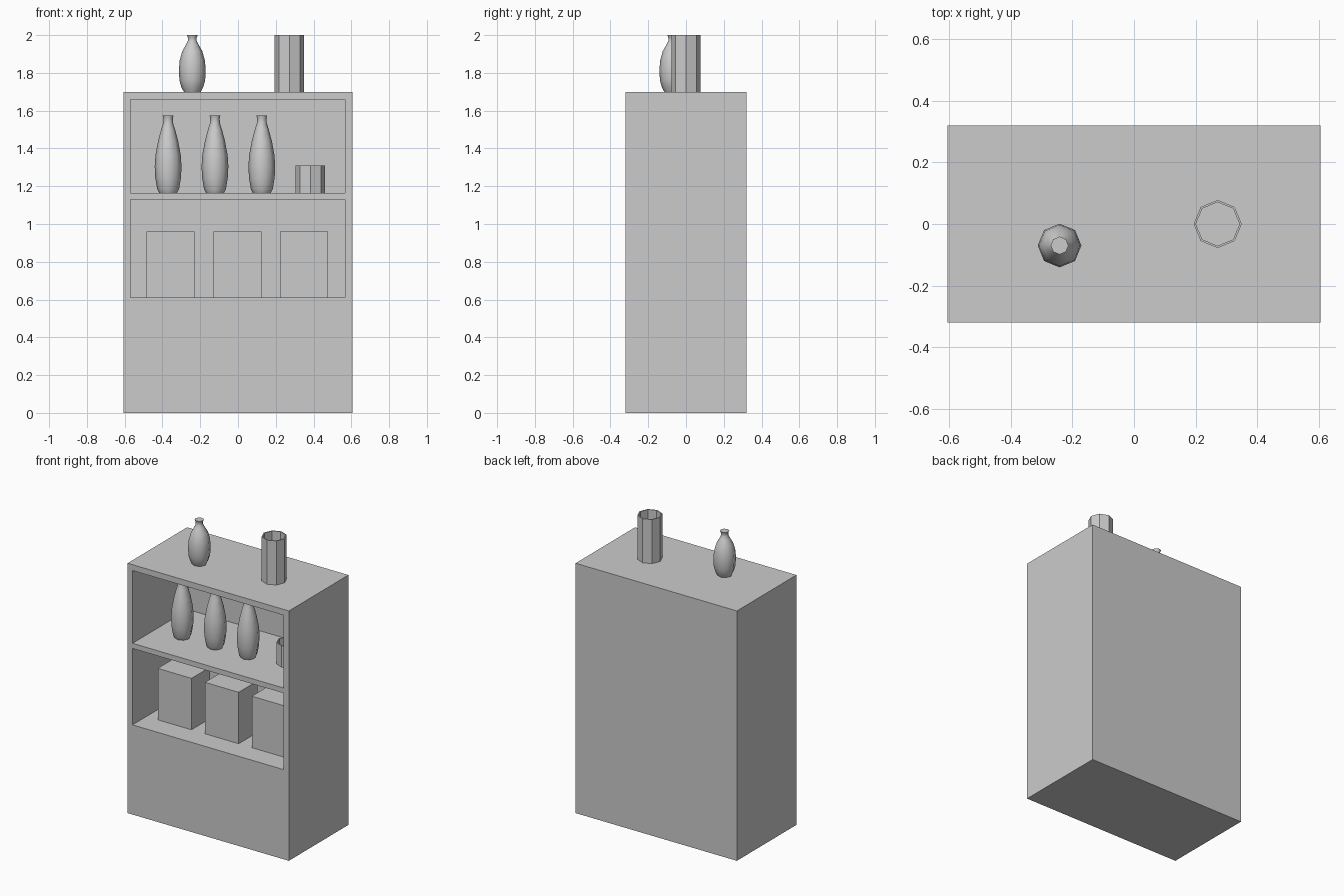
import bpy
import bmesh
import math

if "Cube" in bpy.data.objects:
    bpy.data.objects.remove(bpy.data.objects["Cube"])


def new_object(name, bm):
    bmesh.ops.recalc_face_normals(bm, faces=bm.faces)
    mesh = bpy.data.meshes.new(name)
    bm.to_mesh(mesh)
    bm.free()
    obj = bpy.data.objects.new(name, mesh)
    bpy.context.collection.objects.link(obj)
    return obj


def box(name, x0, x1, y0, y1, z0, z1):
    bm = bmesh.new()
    bmesh.ops.create_cube(bm, size=1)
    for v in bm.verts:
        v.co.x = x0 if v.co.x < 0 else x1
        v.co.y = y0 if v.co.y < 0 else y1
        v.co.z = z0 if v.co.z < 0 else z1
    return new_object(name, bm)


def lathe(name, profile, location, smooth=False, sides=8):
    """Revolve (radius, height) points and cap both ends."""
    bm = bmesh.new()
    rings = []
    for r, z in profile:
        rings.append([bm.verts.new((r * math.cos(2 * math.pi * i / sides),
                                    r * math.sin(2 * math.pi * i / sides), z))
                      for i in range(sides)])
    for a, b in zip(rings, rings[1:]):
        for i in range(sides):
            j = (i + 1) % sides
            bm.faces.new((a[i], a[j], b[j], b[i]))
    bm.faces.new(rings[0][::-1])
    bm.faces.new(rings[-1])
    obj = new_object(name, bm)
    obj.location = location
    if smooth:
        bpy.ops.object.select_all(action='DESELECT')
        obj.select_set(True)
        bpy.context.view_layer.objects.active = obj
        bpy.ops.object.shade_smooth_by_angle(angle=math.radians(50))
    return obj


# Cabinet body with two open compartments cut into the front
cabinet = box("cabinet", -0.607, 0.607, -0.32, 0.32, 0, 1.70)
for label, z0, z1 in (("upper", 1.165, 1.66), ("lower", 0.61, 1.13)):
    cutter = box(label + "_cutter", -0.57, 0.567, -0.5, 0.28, z0, z1)
    cutter.hide_render = True
    mod = cabinet.modifiers.new(label + "_opening", 'BOOLEAN')
    mod.operation = 'DIFFERENCE'
    mod.solver = 'EXACT'
    mod.object = cutter
    bpy.context.view_layer.objects.active = cabinet
    bpy.ops.object.modifier_apply(modifier=mod.name)
    bpy.data.objects.remove(cutter)

# Storage boxes on the lower shelf
for i, x in enumerate((-0.358, -0.003, 0.350)):
    box(f"storage_box_{i + 1}", x - 0.127, x + 0.127, -0.17, 0.03, 0.61, 0.96)

# Tall bottles on the upper shelf
bottle = [(0.048, 0), (0.058, 0.02), (0.068, 0.08), (0.071, 0.14), (0.067, 0.20),
          (0.053, 0.275), (0.037, 0.335), (0.026, 0.37), (0.025, 0.395), (0.029, 0.41)]
for i, x in enumerate((-0.37, -0.122, 0.126)):
    lathe(f"bottle_{i + 1}", bottle, (x, -0.07, 1.165), smooth=True)

# Short vase on top of the cabinet
vase = [(0.045, 0), (0.058, 0.025), (0.068, 0.06), (0.071, 0.115), (0.067, 0.165),
        (0.053, 0.215), (0.033, 0.25), (0.023, 0.27), (0.023, 0.285), (0.029, 0.30)]
lathe("vase", vase, (-0.242, -0.07, 1.70), smooth=True)


# Hollow octagonal pots
def pot(name, height, location):
    r, wall = 0.078, 0.007
    lathe(name, [(r, 0), (r, height), (r - wall, height), (r - wall, wall)], location)


pot("tall_pot", 0.30, (0.272, 0, 1.70))
pot("low_pot", 0.145, (0.383, 0, 1.165))
